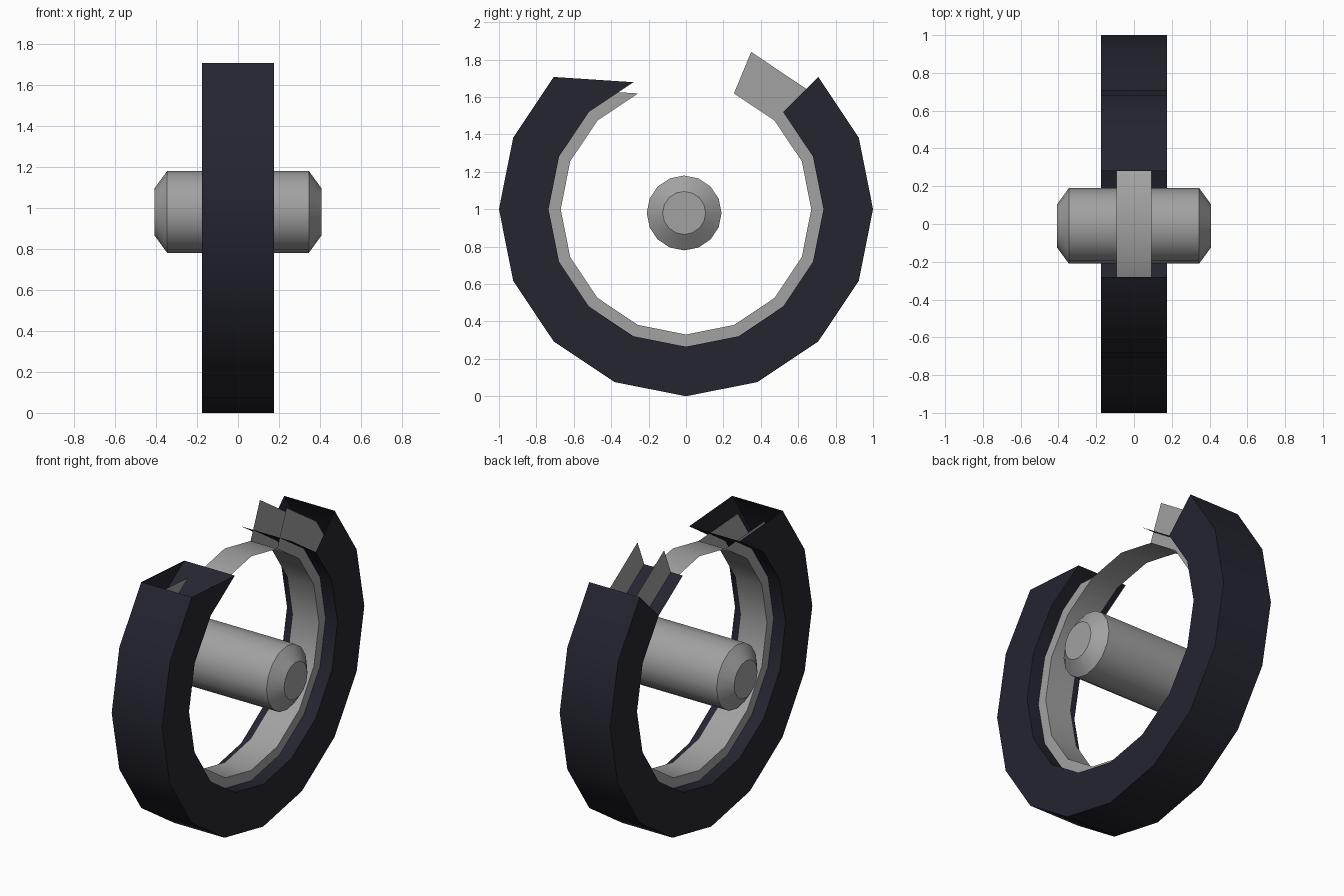
import bpy, bmesh, math
from mathutils import Matrix

cube = bpy.data.objects.get("Cube")
if cube:
    bpy.data.objects.remove(cube, do_unlink=True)

SIDES = 16


def make_material(name, color):
    mat = bpy.data.materials.new(name)
    mat.use_nodes = True
    mat.diffuse_color = (*color, 1)
    mat.node_tree.nodes["Principled BSDF"].inputs["Base Color"].default_value = (*color, 1)
    return mat


rubber = make_material("dark rubber", (0.018, 0.018, 0.03))
metal = make_material("grey metal", (0.36, 0.36, 0.36))


def finish(name, bm, mat):
    bmesh.ops.recalc_face_normals(bm, faces=bm.faces)
    mesh = bpy.data.meshes.new(name)
    bm.to_mesh(mesh)
    bm.free()
    mesh.materials.append(mat)
    obj = bpy.data.objects.new(name, mesh)
    bpy.context.collection.objects.link(obj)
    bpy.ops.object.select_all(action="DESELECT")
    obj.select_set(True)
    bpy.context.view_layer.objects.active = obj
    bpy.ops.object.shade_smooth_by_angle(angle=math.radians(30))
    return obj


def broken_ring(name, mat, outer, inner, half, tread, walls, band):
    """Hollow ring around x; tread, walls and band are ranges of segments."""
    bm = bmesh.new()
    made = {}

    def vert(radius, side, k):
        key = (radius, side, k % SIDES)
        if key not in made:
            a = 2 * math.pi * k / SIDES - math.pi / 2
            made[key] = bm.verts.new((side * half, radius * math.cos(a), 1 + radius * math.sin(a)))
        return made[key]

    # Strips across the width
    for radius, segments in ((outer, tread), (inner, band)):
        for k in segments:
            bm.faces.new([vert(radius, s, j) for s, j in ((-1, k), (1, k), (1, k + 1), (-1, k + 1))])
    # Side walls, each with a torn triangle at the front end
    for s in (-1, 1):
        for k in walls:
            bm.faces.new([vert(inner, s, k), vert(outer, s, k), vert(outer, s, k + 1), vert(inner, s, k + 1)])
        k = walls[0]
        bm.faces.new([vert(outer, s, k), vert(inner, s, k), vert(inner, s, k - 1)])
    return finish(name, bm, mat)


# Tyre with a gap at the top, and the full rim band inside it
broken_ring("tyre", rubber, 1.0, 0.735, 0.175, range(10, 22), range(10, 22), range(9, 23))
broken_ring("rim", metal, 0.91, 0.67, 0.092, range(0), range(10, 23), range(SIDES))

# Hub with chamfered ends
bm = bmesh.new()
rings = []
for x, r in ((-0.407, 0.115), (-0.345, 0.2), (0.345, 0.2), (0.407, 0.115)):
    turn = Matrix.Translation((x, -0.01, 0.98)) @ Matrix.Rotation(math.pi / 2, 4, "Y")
    rings.append(bmesh.ops.create_circle(bm, segments=SIDES, radius=r, matrix=turn)["verts"])
for a, b in zip(rings, rings[1:]):
    for i in range(SIDES):
        j = (i + 1) % SIDES
        bm.faces.new((a[i], a[j], b[j], b[i]))
for end in (rings[0], rings[-1]):
    bm.faces.new(end)
finish("hub", bm, metal)
